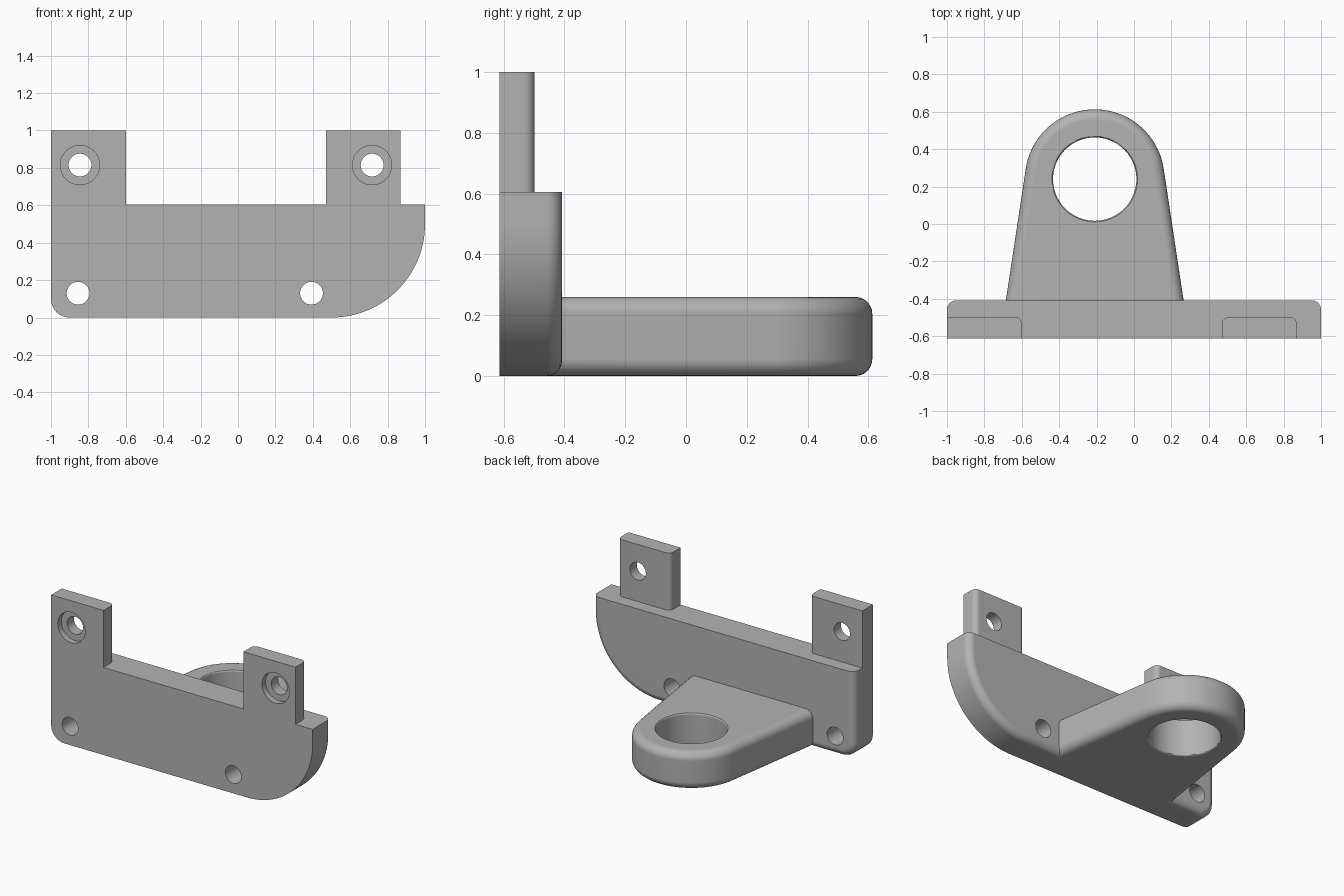
import bpy, bmesh
from math import radians, cos, sin, pi, hypot, atan2, acos
from mathutils import Vector

if "Cube" in bpy.data.objects:
    bpy.data.objects.remove(bpy.data.objects["Cube"], do_unlink=True)

grey = bpy.data.materials.new("machined grey")
grey.use_nodes = True
grey.diffuse_color = (0.45, 0.45, 0.45, 1)
grey.node_tree.nodes["Principled BSDF"].inputs["Base Color"].default_value = (0.45, 0.45, 0.45, 1)

FRONT, TAB_BACK, PLATE_BACK = -0.613, -0.498, -0.408
PLATE_TOP, LUG_TOP = 0.605, 0.26


def arc(cx, cy, r, start, end, steps):
    """Points along an arc, angles in degrees."""
    angles = [radians(start + (end - start) * i / steps) for i in range(steps + 1)]
    return [(cx + r * cos(a), cy + r * sin(a)) for a in angles]


def prism(name, points, axis, low, high, round_rule=None, radius=0.05, steps=6):
    """Extrude a profile along y or z, then round the edges picked by the rule."""
    place = (lambda a, b, h: (a, h, b)) if axis == "y" else (lambda a, b, h: (a, b, h))
    bm = bmesh.new()
    base = bm.faces.new([bm.verts.new(place(a, b, low)) for a, b in points])
    top = bmesh.ops.extrude_face_region(bm, geom=[base])["geom"]
    shift = Vector(place(0, 0, high - low))
    bmesh.ops.translate(bm, vec=shift, verts=[v for v in top if isinstance(v, bmesh.types.BMVert)])
    bmesh.ops.recalc_face_normals(bm, faces=bm.faces)
    if round_rule:
        edges = [e for e in bm.edges if round_rule(e.verts[0].co, e.verts[1].co)]
        bmesh.ops.bevel(bm, geom=edges, offset=radius, offset_type='OFFSET',
                        segments=steps, profile=0.5, affect='EDGES')
        bmesh.ops.recalc_face_normals(bm, faces=bm.faces)
    mesh = bpy.data.meshes.new(name)
    bm.to_mesh(mesh)
    bm.free()
    mesh.materials.append(grey)
    obj = bpy.data.objects.new(name, mesh)
    bpy.context.collection.objects.link(obj)
    return obj


def combine(target, other, operation):
    """Apply a boolean and remove the used part."""
    mod = target.modifiers.new("combine", 'BOOLEAN')
    mod.operation, mod.solver, mod.object = operation, 'EXACT', other
    bpy.context.view_layer.objects.active = target
    bpy.ops.object.modifier_apply(modifier=mod.name)
    bpy.data.objects.remove(other, do_unlink=True)


def near(value, goal):
    return abs(value - goal) < 1e-4


# Mounting plate with one small and one large lower corner
outline = [(1, PLATE_TOP), (-1, PLATE_TOP)]
outline += arc(-0.9, 0.1, 0.1, 180, 270, 10) + arc(0.5, 0.5, 0.5, 270, 360, 28)
bracket = prism("mounting_bracket", outline, "y", FRONT, PLATE_BACK,
                lambda a, b: near(a.y, PLATE_BACK) and near(b.y, PLATE_BACK)
                and not (near(a.z, PLATE_TOP) and near(b.z, PLATE_TOP)))

# Upright tabs, rounded on their free rear edges
for name, left, right, rounded in (("right_tab", -1, -0.6, (-0.6,)),
                                   ("left_tab", 0.47, 0.87, (0.47, 0.87))):
    tab = prism(name, [(left, 0.4), (right, 0.4), (right, 1), (left, 1)], "y", FRONT, TAB_BACK,
                lambda a, b: near(a.y, TAB_BACK) and near(b.y, TAB_BACK) and near(a.x, b.x)
                and any(near(a.x, x) for x in rounded), 0.035, 5)
    combine(bracket, tab, 'UNION')

# Tapered lug whose sides run tangent into the round end
cx, cy, r = -0.21, 0.24, 0.373
root_x, root_y, inner_y = 0.475, PLATE_BACK - cy, -0.52
tangent = atan2(root_y, root_x) + acos(r / hypot(root_x, root_y))
half = root_x + (PLATE_BACK - inner_y) * sin(tangent) / cos(tangent)
deg = tangent * 180 / pi
lug_outline = [(cx - half, inner_y), (cx + half, inner_y)] + arc(cx, cy, r, deg, 180 - deg, 40)
lug = prism("lug", lug_outline, "z", 0, LUG_TOP,
            lambda a, b: near(a.z, b.z) and not (near(a.y, inner_y) and near(b.y, inner_y)), 0.055)
combine(bracket, lug, 'UNION')


def circle(x, y, radius, steps=40):
    return arc(x, y, radius, 0, 360, steps)[:-1]


# Large eye with softly eased rims
eye = prism("eye_cutter", circle(cx, cy, 0.223, 56), "z", -0.1, 0.4)
combine(bracket, eye, 'DIFFERENCE')
bm = bmesh.new()
bm.from_mesh(bracket.data)
rim = [e for e in bm.edges if all(abs(hypot(v.co.x - cx, v.co.y - cy) - 0.223) < 1e-3 for v in e.verts)
       and near(e.verts[0].co.z, e.verts[1].co.z)]
bmesh.ops.bevel(bm, geom=rim, offset=0.012, offset_type='OFFSET', segments=3, profile=0.5, affect='EDGES')
bm.to_mesh(bracket.data)
bm.free()

# Screw holes through plate and tabs
for x, z in ((-0.855, 0.13), (0.393, 0.13), (-0.845, 0.815), (0.717, 0.815)):
    combine(bracket, prism("hole_cutter", circle(x, z, 0.061), "y", -0.8, -0.3), 'DIFFERENCE')

# Counterbores in the tab fronts
for x in (-0.845, 0.717):
    bore = prism("counterbore_cutter", circle(x, 0.815, 0.105), "y", -0.8, FRONT + 0.04)
    combine(bracket, bore, 'DIFFERENCE')

# Smooth rounded surfaces, crisp flats
bpy.ops.object.select_all(action='DESELECT')
bracket.select_set(True)
bpy.context.view_layer.objects.active = bracket
bpy.ops.object.shade_smooth_by_angle(angle=radians(30))
normals = bracket.modifiers.new("flat normals", 'WEIGHTED_NORMAL')
normals.keep_sharp = True
